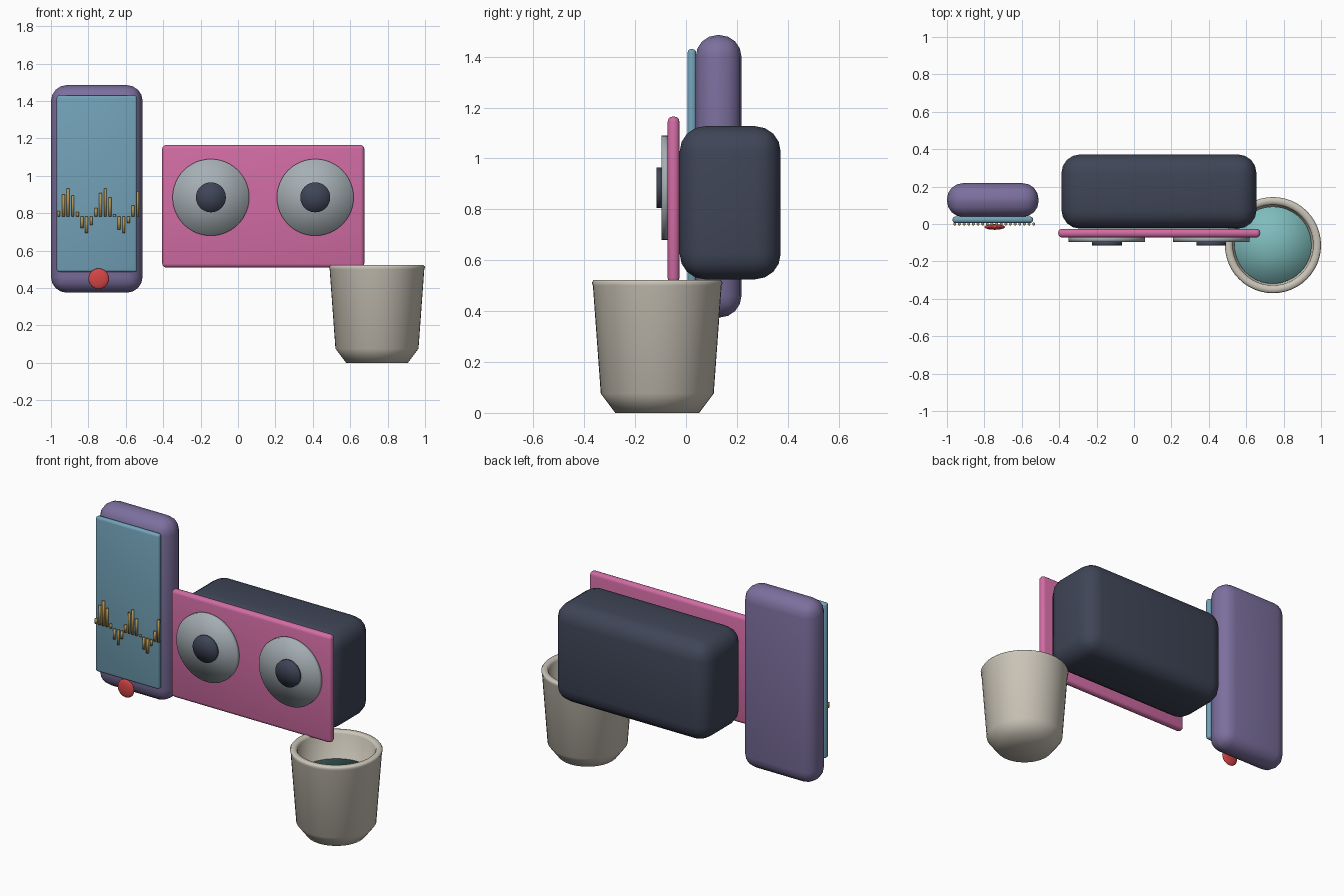
import bpy, bmesh, math
from mathutils import Matrix, Vector

cube = bpy.data.objects.get("Cube")
if cube:
    bpy.data.objects.remove(cube, do_unlink=True)


def material(name, rgb):
    m = bpy.data.materials.new(name)
    m.use_nodes = True
    m.diffuse_color = (*rgb, 1)
    m.node_tree.nodes["Principled BSDF"].inputs["Base Color"].default_value = (*rgb, 1)
    return m


PURPLE = material("muted purple", (0.20, 0.16, 0.34))
BLUE = material("screen blue", (0.17, 0.36, 0.48))
GOLD = material("gold", (0.45, 0.29, 0.08))
RED = material("red", (0.66, 0.06, 0.06))
PINK = material("pink", (0.64, 0.15, 0.37))
DARK = material("dark slate", (0.05, 0.06, 0.095))
GREY = material("cool grey", (0.38, 0.43, 0.46))
CREAM = material("cream", (0.60, 0.56, 0.48))
TEAL = material("teal liquid", (0.21, 0.50, 0.50))


def add_object(name, bm, mat):
    bmesh.ops.recalc_face_normals(bm, faces=bm.faces[:])
    mesh = bpy.data.meshes.new(name)
    bm.to_mesh(mesh)
    bm.free()
    mesh.materials.append(mat)
    mesh.shade_smooth()
    obj = bpy.data.objects.new(name, mesh)
    bpy.context.collection.objects.link(obj)
    return obj


def rounded_box(name, low, high, radius, segments, mat):
    low, high = Vector(low), Vector(high)
    bm = bmesh.new()
    bmesh.ops.create_cube(bm, size=1)
    bmesh.ops.scale(bm, vec=high - low, verts=bm.verts[:])
    obj = add_object(name, bm, mat)
    obj.location = (low + high) / 2
    bevel = obj.modifiers.new("rounding", 'BEVEL')
    bevel.width, bevel.segments = radius, segments
    bevel.limit_method = 'NONE'
    return obj


def cylinder(name, centre, radius, depth, mat, sides=48, facing_front=True):
    bm = bmesh.new()
    bmesh.ops.create_cone(bm, cap_ends=True, cap_tris=True, segments=sides,
                          radius1=radius, radius2=radius, depth=depth)
    if facing_front:
        bmesh.ops.rotate(bm, matrix=Matrix.Rotation(math.pi / 2, 3, 'X'), verts=bm.verts[:])
    obj = add_object(name, bm, mat)
    obj.location = centre
    return obj


def lathe(name, centre, profile, mat, steps=48):
    bm = bmesh.new()
    verts = [bm.verts.new((r, 0, z)) for r, z in profile]
    edges = [bm.edges.new(pair) for pair in zip(verts, verts[1:])]
    bmesh.ops.spin(bm, geom=verts + edges, axis=(0, 0, 1), cent=(0, 0, 0),
                   angle=math.tau, steps=steps)
    bmesh.ops.remove_doubles(bm, verts=bm.verts[:], dist=0.0005)
    obj = add_object(name, bm, mat)
    obj.location = centre
    return obj


# Phone: body, screen and button
rounded_box("phone_body", (-1, 0.038, 0.375), (-0.51, 0.218, 1.485), 0.085, 4, PURPLE)
rounded_box("phone_screen", (-0.97, 0.006, 0.485), (-0.54, 0.04, 1.43), 0.014, 3, BLUE)

bm = bmesh.new()
bmesh.ops.create_uvsphere(bm, u_segments=32, v_segments=16, radius=0.055)
bmesh.ops.scale(bm, vec=(1, 0.27, 1), verts=bm.verts[:])
add_object("phone_button", bm, RED).location = (-0.745, -0.016, 0.45)

# Sound wave bars across the screen
for i in range(18):
    height = 0.03 + 0.12 * math.sin(0.8 * i)
    cylinder(f"wave_bar_{i + 1}", (-0.958 + 0.0248 * i, 0, 0.783 + height / 2),
             0.008, abs(height), GOLD, sides=10, facing_front=False)

# Speaker: cabinet, front panel and two drivers
rounded_box("speaker_cabinet", (-0.388, -0.025, 0.525), (0.655, 0.372, 1.127), 0.1, 4, DARK)
rounded_box("speaker_panel", (-0.405, -0.072, 0.51), (0.675, -0.026, 1.165), 0.02, 3, PINK)
for side, x in (("right", -0.145), ("left", 0.413)):
    cylinder(f"{side}_driver", (x, -0.081, 0.885), 0.205, 0.03, GREY)
    cylinder(f"{side}_driver_centre", (x, -0.105, 0.885), 0.08, 0.022, DARK)

# Cup with liquid inside
cup_profile = [(0, 0), (0.165, 0), (0.222, 0.076), (0.253, 0.5), (0.257, 0.512),
               (0.25, 0.522), (0.224, 0.522), (0.215, 0.508), (0.195, 0.1), (0, 0.07)]
lathe("cup", (0.743, -0.113, 0), cup_profile, CREAM)
cylinder("cup_liquid", (0.743, -0.113, 0.345), 0.206, 0.03, TEAL, facing_front=False)
